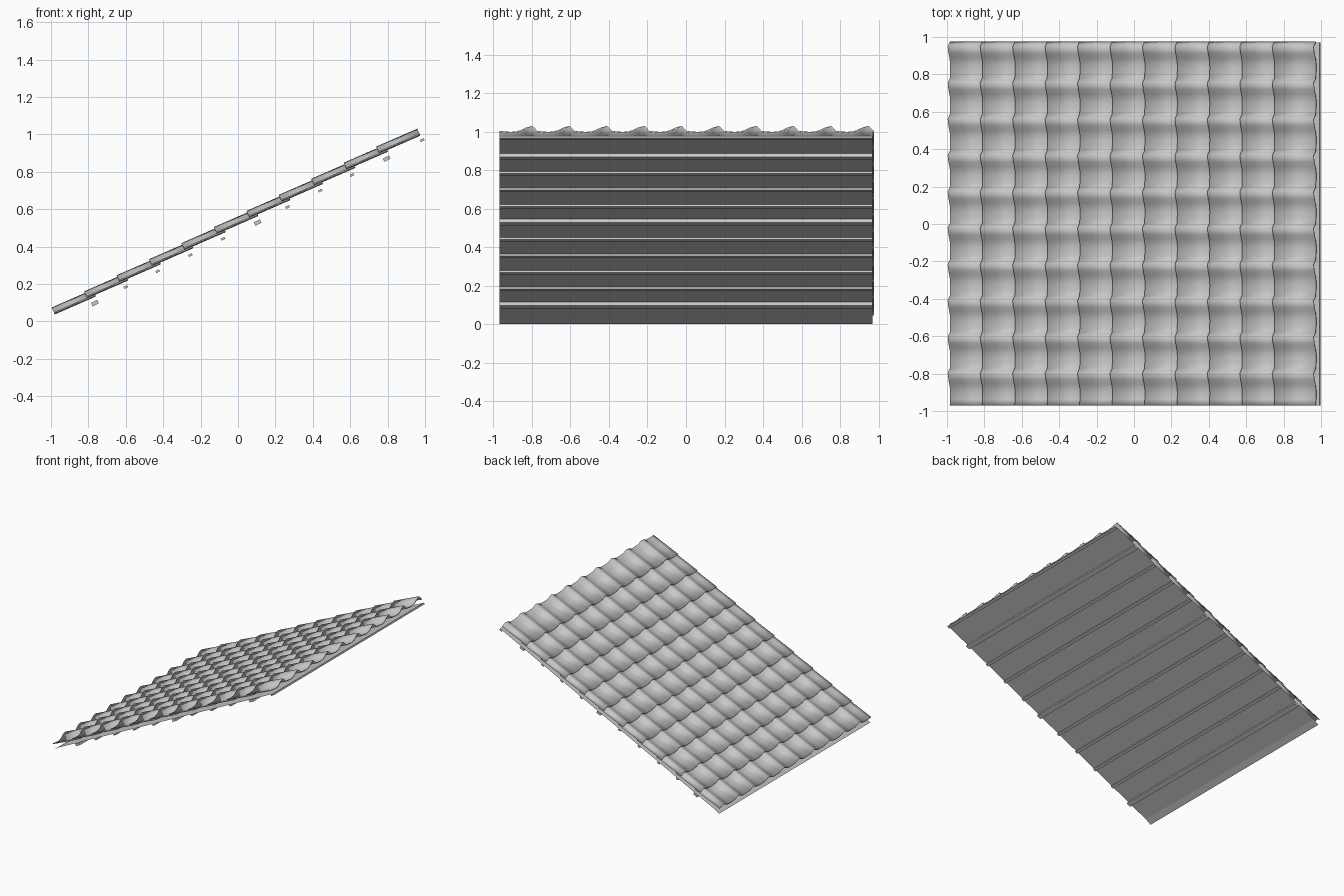
import bpy
import math

cube = bpy.data.objects.get("Cube")
if cube:
    bpy.data.objects.remove(cube, do_unlink=True)

HALF = 0.97                      # half width of the roof along y
PITCH = math.atan(0.495)         # slope of the whole roof
TILE_TILT = math.radians(23.5)   # tiles lie a little flatter, so they overlap
COURSES, COLUMNS = 11, 10
STEP_X, STEP_Z = 0.1735, 0.086

grey = bpy.data.materials.new("light grey")
grey.use_nodes = True
colour = (0.58, 0.58, 0.58, 1)
grey.diffuse_color = colour
grey.node_tree.nodes["Principled BSDF"].inputs["Base Color"].default_value = colour


def add_object(name, mesh, location=(0, 0, 0), tilt=0):
    obj = bpy.data.objects.new(name, mesh)
    obj.location = location
    obj.rotation_euler = (0, -tilt, 0)
    bpy.context.collection.objects.link(obj)
    return obj


def strip_mesh(name, rows):
    """Join successive rows of points with quads."""
    n = len(rows[0])
    verts = [p for row in rows for p in row]
    faces = [(r * n + i, (r + 1) * n + i, (r + 1) * n + i + 1, r * n + i + 1)
             for r in range(len(rows) - 1) for i in range(n - 1)]
    mesh = bpy.data.meshes.new(name)
    mesh.from_pydata(verts, [], faces)
    mesh.materials.append(grey)
    return mesh


def roof_z(x):
    """Height of the plane that touches the batten tops."""
    return 0.975 + math.tan(PITCH) * (x - 0.985)


# Rolled tile profile: shallow pan, rising roll, steep drop at the side lap
width = 2 * HALF / COLUMNS
profile = [(0, .006), (.03, .002), (.06, 0), (.09, .002), (.115, .011),
           (.14, .024), (.17, .034), (.182, .02)]
section = [(-HALF + c * width + t, h) for c in range(COLUMNS) for t, h in profile]
section.append((HALF, profile[0][1]))

# Overlapping courses of tiles
tile_mesh = strip_mesh("tile_course", [[(u, y, h) for y, h in section] for u in (0, .24)])
for n in range(COURSES):
    course = add_object("tile_course", tile_mesh,
                        (-0.98 + n * STEP_X, 0, 0.037 + n * STEP_Z), TILE_TILT)
    solid = course.modifiers.new("thickness", "SOLIDIFY")
    solid.thickness = 0.007
    solid.offset = 1

bpy.ops.object.select_all(action="DESELECT")
for obj in bpy.context.collection.objects:
    if obj.name.startswith("tile_course"):
        obj.select_set(True)
        bpy.context.view_layer.objects.active = obj
bpy.ops.object.shade_smooth_by_angle(angle=math.radians(40))

# Thin underlay sheet with a slightly dropped eaves edge
sheet_path = [(-0.975, 0), (-0.93, 0.03), (0.99, roof_z(0.99))]
add_object("underlay_sheet",
           strip_mesh("underlay_sheet", [[(x, -HALF, z), (x, HALF, z)] for x, z in sheet_path]))

# Battens under the sheet, every fourth or fifth one heavier
batten_x = [-0.765, -0.6, -0.43, -0.255, -0.08, 0.105, 0.265, 0.44, 0.61, 0.795, 0.985]
heavy = (0, 5, 9)
for i, x in enumerate(batten_x):
    length, depth = (0.036, 0.02) if i in heavy else (0.022, 0.012)
    z = roof_z(x) - depth / 2 / math.cos(PITCH)
    bpy.ops.mesh.primitive_cube_add(size=1, location=(x, 0, z), rotation=(0, -PITCH, 0))
    batten = bpy.context.object
    batten.name = "heavy_batten" if i in heavy else "batten"
    batten.scale = (length, 2 * HALF, depth)
    batten.data.materials.append(grey)
